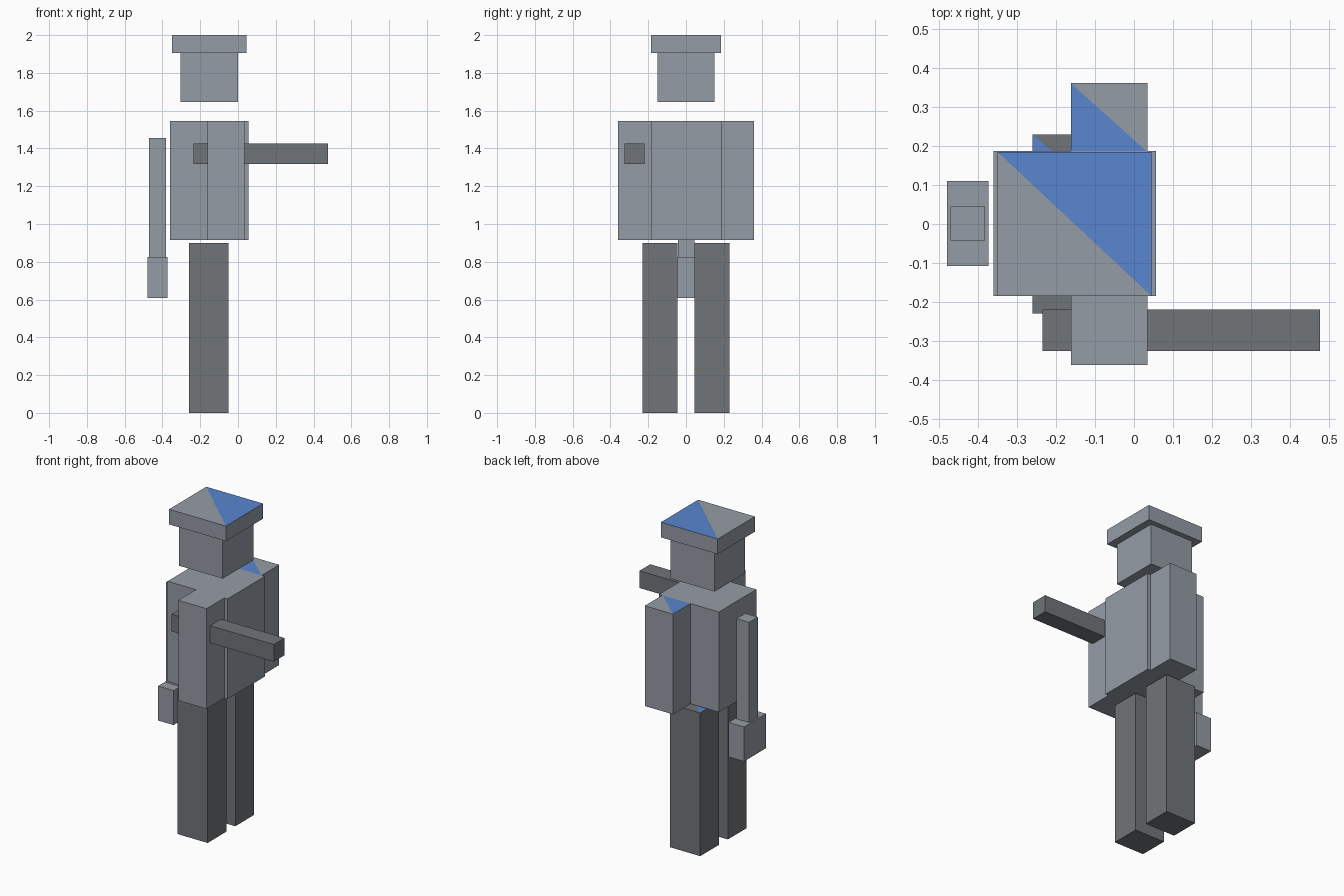
import bpy, bmesh
from mathutils import Vector

cube = bpy.data.objects.get("Cube")
if cube:
    bpy.data.objects.remove(cube, do_unlink=True)


def material(name, rgb):
    m = bpy.data.materials.new(name)
    m.use_nodes = True
    m.diffuse_color = (*rgb, 1)
    node = next(n for n in m.node_tree.nodes if n.type == 'BSDF_PRINCIPLED')
    node.inputs["Base Color"].default_value = (*rgb, 1)
    return m


light = material("light_grey", (0.30, 0.335, 0.375))
dark = material("dark_grey", (0.165, 0.178, 0.19))
blue = material("blue", (0.10, 0.24, 0.62))


def box(name, x, y, z, mat, blue_side=0):
    """Box from ranges; blue_side +1/-1 paints the top half towards +x+y or -x-y."""
    bm = bmesh.new()
    bmesh.ops.create_cube(bm, size=1)
    lo, hi = (Vector(p) for p in zip(x, y, z))
    top = [v for v in bm.verts if v.co.z > 0]
    diagonal = [v for v in top if v.co.x * v.co.y < 0]
    if blue_side:
        bmesh.ops.connect_verts(bm, verts=diagonal)
        for f in bm.faces:
            c = f.calc_center_median()
            if all(v in top for v in f.verts) and (c.x + c.y) * blue_side > 0:
                f.material_index = 1
    for v in bm.verts:
        v.co = Vector([a + (b - a) * (t + 0.5) for a, b, t in zip(lo, hi, v.co)])
    bm.normal_update()
    mesh = bpy.data.meshes.new(name)
    bm.to_mesh(mesh)
    bm.free()
    mesh.materials.append(mat)
    mesh.materials.append(blue)
    obj = bpy.data.objects.new(name, mesh)
    bpy.context.collection.objects.link(obj)
    return obj


# Head and flat hat, floating above the body
box("hat", (-0.35, 0.045), (-0.185, 0.185), (1.905, 2.0), light, 1)
box("head", (-0.305, 0.0), (-0.152, 0.152), (1.645, 1.905), light)

# Body
box("torso", (-0.36, 0.056), (-0.185, 0.187), (0.915, 1.545), light)

# Sleeves and legs, one on each side of the body; the +y ones have a blue half top
for label, side in (("front", -1), ("back", 1)):
    paint = -1 if side > 0 else 0
    box(label + "_arm", (-0.162, 0.034), sorted((side * 0.185, side * 0.361)),
        (0.915, 1.545), light, paint)
    box(label + "_leg", (-0.26, -0.05), sorted((side * 0.045, side * 0.23)),
        (0.0, 0.9), dark, paint)

# Bar held through the front arm
box("held_bar", (-0.235, 0.477), (-0.326, -0.219), (1.317, 1.425), dark)

# Upright post with its block behind the body
box("post", (-0.47, -0.382), (-0.042, 0.045), (0.825, 1.455), light)
box("post_block", (-0.48, -0.373), (-0.108, 0.11), (0.608, 0.825), light)
